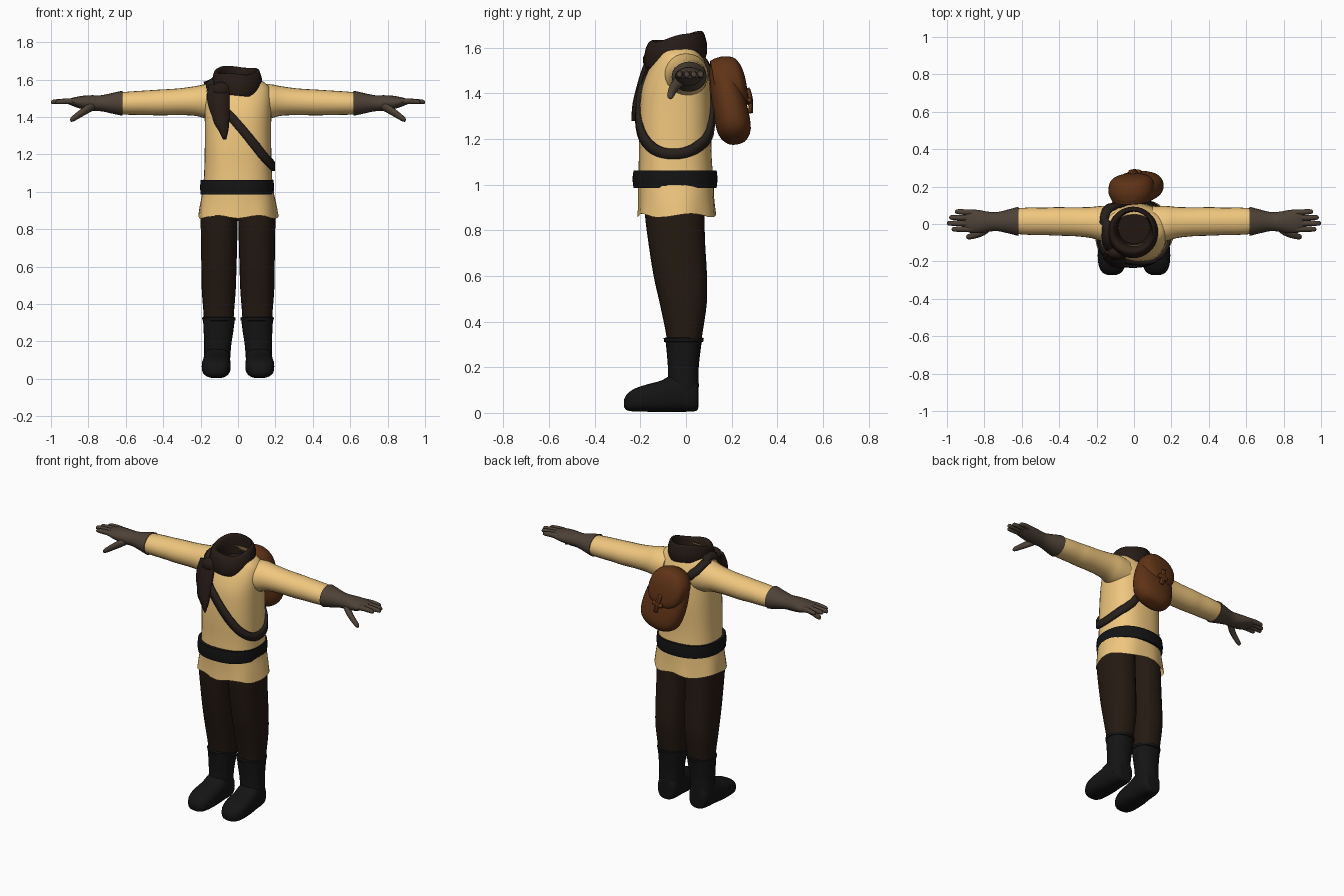
import bpy, bmesh, math
from mathutils import Vector
from mathutils.bvhtree import BVHTree


def mat(name, r, g, b):
    m = bpy.data.materials.new(name)
    m.diffuse_color = (r, g, b, 1)
    return m


CLOTH = mat("cream_cloth", .87, .57, .21)
PANTS = mat("dark_brown_cloth", .018, .010, .006)
BOOT = mat("black_leather", .007, .007, .007)
SCARF = mat("scarf_cloth", .020, .011, .008)
GLOVE = mat("glove_leather", .075, .054, .038)
BAG = mat("bag_leather", .115, .033, .008)
STRAP = mat("strap_leather", .020, .014, .011)


def spline(rows, k, closed=False):
    """Catmull-Rom resampling of equal length number rows."""
    n, out = len(rows), []
    for i in range(n if closed else n - 1):
        idx = [(i + d) % n if closed else min(max(i + d, 0), n - 1) for d in (-1, 0, 1, 2)]
        a, b, c, d = (rows[j] for j in idx)
        for s in range(k):
            t = s / k
            out.append([.5 * (2 * q + (r - p) * t + (2 * p - 5 * q + 4 * r - e) * t * t
                              + (3 * q - p - 3 * r + e) * t ** 3)
                        for p, q, r, e in zip(a, b, c, d)])
    return out if closed else out + [list(rows[-1])]


def make(name, verts, faces, material, mirror=False, thick=0):
    me = bpy.data.meshes.new(name)
    me.from_pydata(verts, [], faces)
    bm = bmesh.new()
    bm.from_mesh(me)
    bmesh.ops.recalc_face_normals(bm, faces=bm.faces)
    bm.to_mesh(me)
    bm.free()
    me.materials.append(material)
    ob = bpy.data.objects.new(name, me)
    bpy.context.collection.objects.link(ob)
    if mirror:
        ob.modifiers.new("mirror", 'MIRROR').use_mirror_merge = False
    if thick:
        s = ob.modifiers.new("thickness", 'SOLIDIFY')
        s.thickness, s.offset = thick, 0
    return ob


def loft(name, axis, secs, material, n=24, e=2.0, k=3, caps=(True, True), mirror=False):
    """Skin superellipse sections (t, centre a, centre b, radius a, radius b) along an axis."""
    rows = spline(secs, k) if k > 1 else secs
    verts, faces = [], []
    for t, a, b, ra, rb in rows:
        for i in range(n):
            w = 2 * math.pi * i / n
            c, s = math.cos(w), math.sin(w)
            u = a + ra * math.copysign(abs(c) ** (2 / e), c)
            v = b + rb * math.copysign(abs(s) ** (2 / e), s)
            verts.append({'x': (t, u, v), 'y': (u, t, v), 'z': (u, v, t)}[axis])
    m = len(rows)
    for j in range(m - 1):
        for i in range(n):
            i2 = (i + 1) % n
            faces.append((j * n + i, j * n + i2, (j + 1) * n + i2, (j + 1) * n + i))
    if caps[0]:
        faces.append(tuple(range(n)))
    if caps[1]:
        faces.append(tuple(range((m - 1) * n, m * n)))
    return make(name, verts, faces, material, mirror)


def ribbon(name, rows, material, k=4, thick=.014):
    """Flat cloth strip from rows of (x, y, z, width), spread along x."""
    verts, faces = [], []
    for x, y, z, w in spline(rows, k):
        verts += [(x - w / 2, y + .008, z), (x, y, z), (x + w / 2, y + .004, z)]
    for j in range(len(verts) // 3 - 1):
        for i in (0, 1):
            p = 3 * j + i
            faces.append((p, p + 1, p + 4, p + 3))
    return make(name, verts, faces, material, thick=thick)


# Tunic body, open hem with soft folds
tunic = loft("tunic_body", 'z', [
    (.865, 0, -.04, .212, .170), (.93, 0, -.042, .203, .166), (1.02, 0, -.045, .187, .165),
    (1.12, 0, -.047, .181, .160), (1.22, 0, -.048, .179, .160), (1.32, 0, -.046, .178, .158),
    (1.42, 0, -.043, .178, .150), (1.50, 0, -.035, .178, .130), (1.555, 0, -.03, .168, .105),
    (1.585, 0, -.03, .14, .09), (1.605, 0, -.03, .10, .08)], CLOTH, n=40, e=2.4,
    caps=(False, False))
for v in tunic.data.vertices:
    w = math.atan2(v.co.y + .045, v.co.x)
    f = max(0, 1 - v.co.z) / .135
    g = .022 * f * math.sin(7 * w + 1) + .006 * math.sin(4 * w + 9 * v.co.z)
    v.co.x *= 1 + g
    v.co.y += (v.co.y + .045) * g
    v.co.z += .008 * f * math.sin(5 * w)

# Sleeves
sleeve = loft("sleeves", 'x', [
    (.10, 0, 1.475, .095, .095), (.17, .002, 1.483, .095, .092), (.23, .008, 1.485, .083, .079),
    (.32, .012, 1.481, .077, .071), (.42, .014, 1.477, .076, .069), (.48, .014, 1.476, .073, .066),
    (.56, .015, 1.474, .073, .063), (.635, .015, 1.472, .068, .059)], CLOTH, n=24, mirror=True)

# Belt
loft("belt", 'z', [(.985, -.005, -.048, .18, .16), (.985, -.005, -.048, .195, .182),
                   (1.025, -.005, -.048, .198, .187), (1.062, -.005, -.048, .195, .182),
                   (1.062, -.005, -.048, .175, .155)], BOOT, n=40, e=2.3, k=1,
     caps=(False, False))

# Trouser legs
loft("trouser_legs", 'z', [
    (.29, .103, -.008, .078, .072), (.36, .103, -.008, .082, .082), (.48, .103, -.012, .091, .103),
    (.60, .102, -.025, .094, .117), (.74, .101, -.040, .097, .124), (.87, .100, -.05, .099, .130),
    (.95, .096, -.05, .092, .128)], PANTS, e=2.3, mirror=True)

# Boots: shaft, rolled lip and foot
loft("boot_shafts", 'z', [
    (.06, .112, -.012, .068, .066), (.12, .111, -.012, .070, .068), (.19, .108, -.012, .073, .067),
    (.26, .104, -.011, .080, .073), (.32, .102, -.010, .085, .080)], BOOT, e=2.2, mirror=True)
loft("boot_lips", 'z', [
    (.308, .102, -.010, .080, .078), (.312, .102, -.010, .088, .086),
    (.327, .102, -.010, .090, .088), (.331, .102, -.010, .078, .076)], BOOT, k=1, mirror=True)
loft("boot_feet", 'y', [
    (.054, .11, .07, .035, .045), (.046, .11, .075, .055, .066), (.0, .111, .085, .069, .080),
    (-.06, .113, .085, .072, .081), (-.11, .115, .072, .075, .069), (-.17, .117, .065, .077, .060),
    (-.225, .118, .056, .070, .050), (-.258, .118, .047, .052, .036), (-.272, .118, .042, .025, .016)],
    BOOT, e=2.7, mirror=True)

# Gloves: gauntlet with palm, fingers, thumb
loft("gloves", 'x', [
    (.625, .014, 1.473, .064, .056), (.618, .014, 1.473, .077, .066), (.66, .014, 1.473, .067, .058),
    (.73, .013, 1.473, .051, .043), (.78, .012, 1.474, .054, .042), (.83, .013, 1.477, .062, .036),
    (.875, .015, 1.480, .062, .025), (.905, .016, 1.481, .052, .014)], GLOVE, n=20, mirror=True)
for name, y0, y1, tip in (("little", .060, .066, .958), ("ring", .030, .035, .988),
                          ("middle", .001, .004, 1.0), ("index", -.028, -.028, .975)):
    loft(name + "_fingers", 'x', [
        (.85, y0, 1.480, .016, .018), (.90, (y0 + y1) / 2, 1.484, .0155, .016),
        (tip - .018, y1, 1.481, .013, .013), (tip - .004, y1, 1.479, .009, .009),
        (tip, y1, 1.478, .003, .003)], GLOVE, n=10, mirror=True)
loft("thumbs", 'x', [
    (.765, -.012, 1.462, .022, .022), (.80, -.036, 1.445, .024, .025), (.84, -.056, 1.420, .019, .022),
    (.875, -.066, 1.396, .016, .018), (.893, -.069, 1.386, .011, .012), (.897, -.069, 1.384, .003, .004)],
    GLOVE, n=12, mirror=True)

# Scarf: folded collar tipped down at the front
scarf = loft("scarf_collar", 'z', [
    (1.545, -.005, -.045, .105, .105), (1.54, -.005, -.045, .122, .132), (1.585, -.005, -.045, .134, .138),
    (1.625, -.006, -.045, .128, .130), (1.648, -.008, -.042, .118, .118), (1.645, -.005, -.035, .100, .102),
    (1.60, .0, -.025, .090, .092), (1.53, .0, -.02, .085, .085)], SCARF, n=36, caps=(False, True))
for v in scarf.data.vertices:
    w = math.atan2(v.co.y + .045, v.co.x)
    v.co.z += .20 * (v.co.y + .03) + .006 * math.sin(3 * w + 1)
# Scarf knot and hanging tails
bpy.ops.mesh.primitive_uv_sphere_add(segments=16, ring_count=10, location=(-.09, -.155, 1.545))
knot = bpy.context.object
knot.name, knot.scale = "scarf_knot", (.052, .034, .042)
knot.data.materials.append(SCARF)
ribbon("scarf_long_tail", [(-.09, -.165, 1.56, .08), (-.095, -.195, 1.48, .10),
                           (-.09, -.222, 1.38, .085), (-.078, -.23, 1.33, .052),
                           (-.07, -.232, 1.28, .008)], SCARF)
ribbon("scarf_short_tail", [(-.11, -.155, 1.57, .09), (-.12, -.18, 1.50, .09),
                            (-.11, -.208, 1.42, .07), (-.10, -.215, 1.36, .01)], SCARF)

# Shoulder strap, laid onto the tunic surface
pv, pf = [], []
for ob in (tunic, sleeve):
    for sgn in ((1,) if ob is tunic else (1, -1)):
        base = len(pv)
        pv += [(v.co.x * sgn, v.co.y, v.co.z) for v in ob.data.vertices]
        for p in ob.data.polygons:
            ids = [base + i for i in p.vertices]
            pf.append(ids if sgn > 0 else ids[::-1])
tree = BVHTree.FromPolygons(pv, pf)
path = [(-.155, -.13, 1.56), (-.10, -.19, 1.47), (0, -.23, 1.36), (.10, -.22, 1.245),
        (.17, -.14, 1.155), (.195, -.04, 1.135), (.18, .06, 1.165), (.11, .13, 1.23),
        (.02, .14, 1.35), (-.08, .13, 1.49), (-.14, .10, 1.57), (-.16, .02, 1.61), (-.165, -.06, 1.61)]
pts = []
for q in spline(path, 5, True):
    q = Vector(q)
    hit = tree.find_nearest(q)[0]
    pts.append((hit + (q - hit).normalized() * .008, (q - hit).normalized()))
verts, faces, n = [], [], len(pts)
for i, (p, _) in enumerate(pts):
    nor = sum((pts[(i + d) % n][1] for d in (-2, -1, 0, 1, 2)), Vector())
    side = (pts[(i + 1) % n][0] - pts[i - 1][0]).cross(nor).normalized() * .023
    verts += [p - side, p + side]
    j = (i + 1) % n
    faces.append((2 * i, 2 * i + 1, 2 * j + 1, 2 * j))
make("shoulder_strap", verts, faces, STRAP, thick=.02)

# Bag: pouch, flap, rim and toggle, tilted together
parts = [
    loft("bag_pouch", 'z', [
        (-.19, 0, .01, .03, .02), (-.182, 0, .01, .075, .045), (-.14, 0, .008, .122, .072),
        (-.06, 0, .005, .137, .077), (.04, 0, 0, .130, .070), (.13, 0, -.005, .105, .056),
        (.18, 0, -.012, .06, .035), (.192, 0, -.015, .02, .012)], BAG, n=28, e=2.3),
    loft("bag_flap", 'y', [
        (-.05, 0, .085, .100, .100), (.0, 0, .078, .122, .118), (.05, 0, .070, .116, .116),
        (.074, 0, .060, .098, .098), (.088, 0, .050, .060, .062), (.092, 0, .045, .015, .015)],
        BAG, n=28, e=2.2),
    loft("bag_toggle", 'x', [
        (-.035, .093, -.02, .004, .004), (-.031, .093, -.02, .011, .011), (0, .094, -.02, .013, .013),
        (.031, .093, -.02, .011, .011), (.035, .093, -.02, .004, .004)], BAG, n=10),
    ribbon("bag_tab", [(0, .092, .04, .024), (0, .096, -.01, .026), (0, .086, -.07, .022)], BAG)]
for ob in parts:
    ob.location = (.005, .183, 1.368)
    ob.rotation_euler = (math.radians(9), math.radians(-14), 0)

# Soft shading with crisp edges
for ob in bpy.context.scene.objects:
    ob.select_set(True)
bpy.context.view_layer.objects.active = tunic
bpy.ops.object.shade_smooth_by_angle(angle=math.radians(40))
